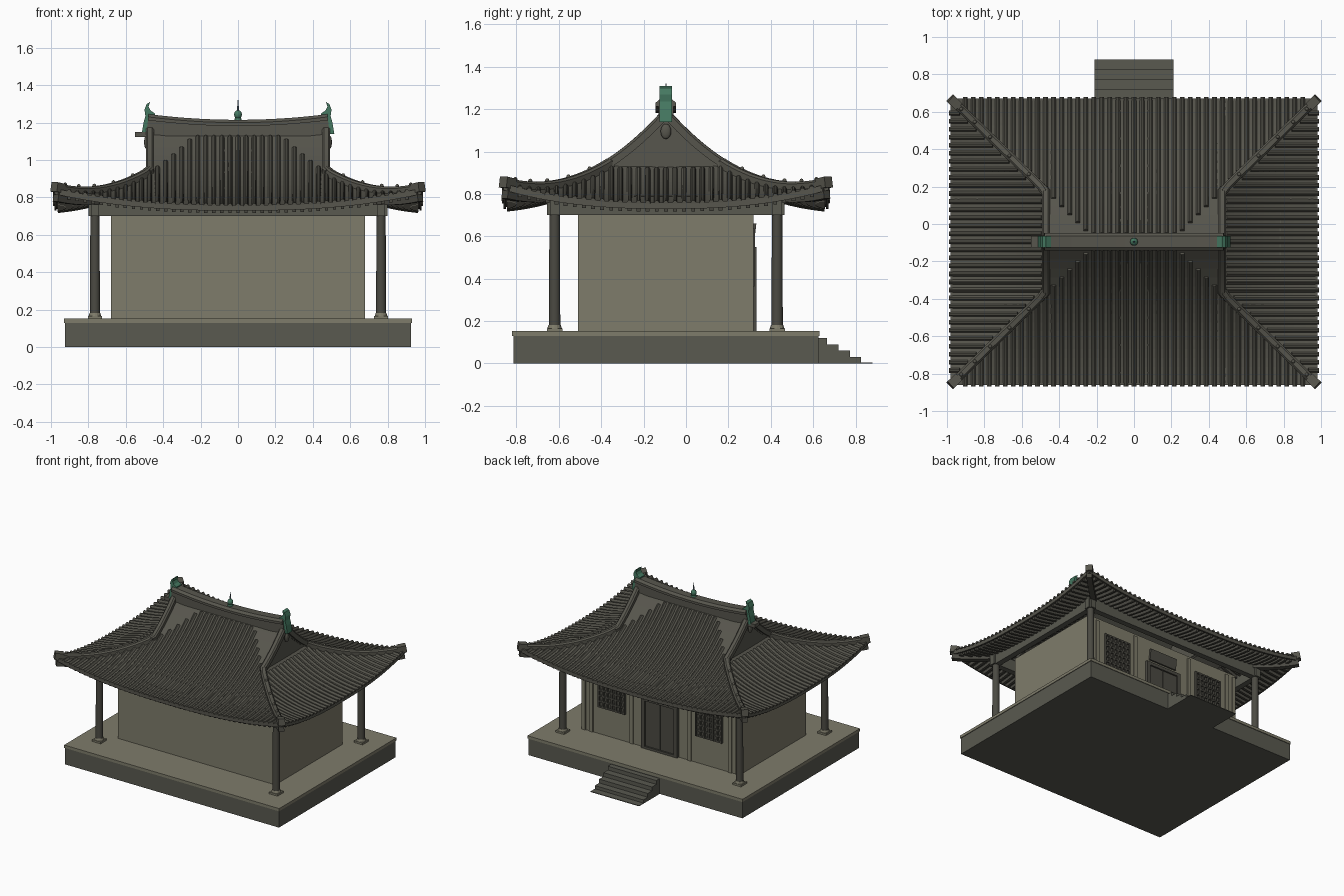
import bpy, bmesh, math
from mathutils import Vector, Matrix

cube = bpy.data.objects.get("Cube")
if cube:
    bpy.data.objects.remove(cube, do_unlink=True)

CY = -0.095                      # hall centre line
EAVE, GABLE_OFF, GABLE_X, EAVE_X = 0.765, 0.27, 0.47, 0.98


def material(name, r, g, b):
    m = bpy.data.materials.new(name)
    m.use_nodes = True
    m.diffuse_color = (r, g, b, 1)
    m.node_tree.nodes["Principled BSDF"].inputs["Base Color"].default_value = (r, g, b, 1)
    return m


PLASTER = material("plaster", 0.21, 0.2, 0.145)
STONE = material("stone", 0.1, 0.1, 0.08)
TILE = material("roof_tile", 0.095, 0.092, 0.074)
WOOD = material("dark_wood", 0.07, 0.068, 0.055)
GREEN = material("green_glaze", 0.06, 0.19, 0.12)
METAL = material("spire_metal", 0.12, 0.18, 0.22)


def finish(name, bm, mat, smooth=False):
    bmesh.ops.recalc_face_normals(bm, faces=bm.faces)
    me = bpy.data.meshes.new(name)
    bm.to_mesh(me)
    bm.free()
    me.materials.append(mat)
    if smooth:
        me.shade_smooth()
        me.set_sharp_from_angle(angle=0.7)
    ob = bpy.data.objects.new(name, me)
    bpy.context.collection.objects.link(ob)
    return ob


def box(bm, x0, x1, y0, y1, z0, z1):
    size = Matrix.Diagonal((x1 - x0, y1 - y0, z1 - z0, 1))
    place = Matrix.Translation(((x0 + x1) / 2, (y0 + y1) / 2, (z0 + z1) / 2))
    return bmesh.ops.create_cube(bm, size=1, matrix=place @ size)["verts"]


def rod(bm, x, y, z0, z1, r0, r1, sides=16):
    bmesh.ops.create_cone(bm, cap_ends=True, segments=sides, radius1=r0, radius2=r1,
                          depth=z1 - z0, matrix=Matrix.Translation((x, y, (z0 + z1) / 2)))


def ball(bm, co, scale):
    bmesh.ops.create_uvsphere(bm, u_segments=12, v_segments=8, radius=1,
                              matrix=Matrix.Translation(co) @ Matrix.Diagonal((*scale, 1)))


def sweep(bm, path, profile):
    """Sweep a closed cross-section (across, up) along a path."""
    side = (path[-1] - path[0]).cross(Vector((0, 0, 1))).normalized()
    rings = []
    for i, p in enumerate(path):
        tangent = path[min(i + 1, len(path) - 1)] - path[max(i - 1, 0)]
        up = side.cross(tangent).normalized()
        rings.append([bm.verts.new(p + side * a + up * b) for a, b in profile])
    n = len(profile)
    for r, s in zip(rings, rings[1:]):
        for k in range(n):
            bm.faces.new((r[k], r[(k + 1) % n], s[(k + 1) % n], s[k]))
    bm.faces.new(rings[0])
    bm.faces.new(rings[-1])


def rect(half, low, high):
    return [(-half, low), (half, low), (half, high), (-half, high)]


def spread(a, b, n):
    return [a + (b - a) * i / n for i in range(n + 1)]


# Roof shape: off = distance from the ridge line, s = position along the slope (-1..1)
def half_width(off):
    return GABLE_X + max(0, off - GABLE_OFF) * (EAVE_X - GABLE_X) / (EAVE - GABLE_OFF)


def roof_point(slope, sign, off, s):
    t = off / EAVE
    fall = max(0, 1 - t)
    z = 0.755 + 0.33 * fall ** 2.3 + 0.08 * (1 - t) + 0.09 * abs(s) ** 2.5 * t ** 3
    if slope == "long":
        return Vector((s * half_width(off), CY + sign * off, z))
    return Vector((sign * half_width(off), CY + s * off, z))


SLOPES = [(slope, sign) for slope in ("long", "end") for sign in (-1, 1)]

# Platform, cap slab and steps
bm = bmesh.new()
box(bm, -0.925, 0.925, -0.815, 0.625, 0, 0.135)
finish("platform", bm, STONE)
bm = bmesh.new()
box(bm, -0.93, 0.93, -0.82, 0.63, 0.13, 0.152)
finish("platform_cap", bm, PLASTER)
bm = bmesh.new()
for i, top in enumerate((0.12, 0.09, 0.06, 0.03, 0.005)):
    box(bm, -0.21, 0.21, 0.61, 0.666 + 0.0535 * i, 0, top)
finish("steps", bm, STONE)

# Walls with shallow posts on the entrance side
bm = bmesh.new()
box(bm, -0.68, 0.68, -0.51, 0.31, 0.15, 0.74)
for side in (-1, 1):
    for x in (0.25, 0.6, 0.665):
        box(bm, side * x - 0.015, side * x + 0.015, 0.3, 0.318, 0.15, 0.72)
finish("walls", bm, PLASTER)

# Columns on stone feet, with perimeter beams
columns, feet, beams = bmesh.new(), bmesh.new(), bmesh.new()
for x in (-0.765, 0.765):
    for y in (CY - 0.525, CY + 0.525):
        rod(columns, x, y, 0.16, 0.8, 0.027, 0.024, 20)
        box(feet, x - 0.037, x + 0.037, y - 0.037, y + 0.037, 0.15, 0.166)
        rod(feet, x, y, 0.166, 0.182, 0.034, 0.029)
    box(beams, x - 0.022, x + 0.022, CY - 0.56, CY + 0.56, 0.7, 0.79)
for y in (CY - 0.525, CY + 0.525):
    box(beams, -0.8, 0.8, y - 0.022, y + 0.022, 0.7, 0.79)
finish("columns", columns, WOOD, True)
finish("column_feet", feet, PLASTER)
finish("perimeter_beams", beams, STONE)

# Door, sign board and lattice windows
bm = bmesh.new()
box(bm, -0.13, 0.13, 0.3, 0.32, 0.155, 0.53)
for side in (-1, 1):
    box(bm, side * 0.14 - 0.015, side * 0.14 + 0.015, 0.3, 0.332, 0.152, 0.55)
box(bm, -0.155, 0.155, 0.3, 0.332, 0.525, 0.55)
box(bm, -0.155, 0.155, 0.3, 0.332, 0.152, 0.17)
box(bm, -0.004, 0.004, 0.3, 0.324, 0.17, 0.525)
finish("door", bm, WOOD)
bm = bmesh.new()
board = box(bm, -0.12, 0.12, 0.308, 0.322, 0.575, 0.66)
for v in board:
    if v.co.z > 0.6:
        v.co.y += 0.01
finish("sign_board", bm, WOOD)
bm = bmesh.new()
for cx in (-0.42, 0.42):
    box(bm, cx - 0.11, cx + 0.11, 0.3, 0.313, 0.37, 0.63)
    for x in spread(-0.11, 0.11, 6):
        box(bm, cx + x - 0.006, cx + x + 0.006, 0.305, 0.326, 0.365, 0.635)
    for z in spread(0.37, 0.63, 6):
        box(bm, cx - 0.116, cx + 0.116, 0.305, 0.324, z - 0.006, z + 0.006)
finish("lattice_windows", bm, WOOD)

# Curved roof shell
bm = bmesh.new()
for slope, sign in SLOPES:
    offs = spread(0 if slope == "long" else GABLE_OFF, EAVE, 16)
    grid = [[bm.verts.new(roof_point(slope, sign, o, s)) for s in spread(-1, 1, 24)] for o in offs]
    for r, q in zip(grid, grid[1:]):
        for k in range(24):
            f = bm.faces.new((r[k], r[k + 1], q[k + 1], q[k]))
            f.normal_update()
            if f.normal.z < 0:
                f.normal_flip()
bmesh.ops.remove_doubles(bm, verts=bm.verts, dist=0.0005)
shell = finish("roof_shell", bm, TILE)
mod = shell.modifiers.new("thickness", "SOLIDIFY")
mod.thickness, mod.offset = 0.018, -1

# Tile rows above, rafters below, fascia along the eaves
ROUND = [(0.0125 * math.cos(a), 0.015 * math.sin(a)) for a in spread(0, math.pi, 5)]
tiles, rafters, fascia = bmesh.new(), bmesh.new(), bmesh.new()
PITCH = 0.043
for slope, sign in SLOPES:
    for i in range(-22, 23):
        c = i * PITCH
        a = abs(c)
        if slope == "long":
            hip = GABLE_OFF + (a - GABLE_X) * 0.97 + 0.02
            start = max(0.04, a - 0.2) if a < 0.46 else hip
        else:
            hip = a + 0.03
            start = max(GABLE_OFF + 0.02, hip)
        for bm, first, last, section in ((tiles, start, EAVE + 0.008, ROUND),
                                         (rafters, max(0.42, hip), EAVE - 0.012, rect(0.009, -0.04, -0.015))):
            if first < EAVE - 0.03:
                path = [roof_point(slope, sign, o, c / (half_width(o) if slope == "long" else o))
                        for o in spread(first, last, 10)]
                sweep(bm, path, section)
    edge = [roof_point(slope, sign, EAVE - 0.004, s) for s in spread(-1, 1, 24)]
    sweep(fascia, edge, rect(0.006, -0.026, 0.004))
finish("tile_rows", tiles, TILE, True)
finish("rafters", rafters, WOOD)
finish("eave_fascia", fascia, TILE)

# Hip ridges with beads, corner beams, verge ridges and gable walls
hips, corners, gables = bmesh.new(), bmesh.new(), bmesh.new()
CAPPED = [(-0.022, -0.01), (0.022, -0.01), (0.022, 0.022), (0.012, 0.032), (-0.012, 0.032), (-0.022, 0.022)]
for sx in (-1, 1):
    for sy in (-1, 1):
        def hip_path(a, b):
            return [roof_point("long", sy, o, sx) for o in spread(a, b, 14)]
        sweep(hips, hip_path(GABLE_OFF - 0.01, EAVE), CAPPED)
        sweep(hips, hip_path(EAVE - 0.04, EAVE + 0.004), rect(0.025, -0.015, 0.036))
        sweep(hips, hip_path(0.0, GABLE_OFF + 0.015), CAPPED)
        sweep(corners, hip_path(0.45, EAVE - 0.01), rect(0.02, -0.065, -0.015))
        for o in (0.36, 0.46, 0.56, 0.64, 0.71):
            ball(hips, roof_point("long", sy, o, sx) + Vector((0, 0, 0.034)), (0.01, 0.01, 0.012))
    rake = [roof_point("long", 1 if o > 0 else -1, abs(o), sx * 0.99)
            for o in spread(-GABLE_OFF, GABLE_OFF, 16)]
    low = [Vector((p.x, p.y, 0.9)) for p in (rake[-1], rake[0])]
    gables.faces.new([gables.verts.new(p) for p in rake + low])
    ball(hips, (sx * 0.49, CY, 1.095), (0.012, 0.025, 0.036))
finish("hip_and_verge_ridges", hips, TILE, True)
finish("corner_beams", corners, WOOD)
finish("gable_walls", gables, TILE)

# Main ridge, gently rising toward its ends, and a ridge-beam end
bm = bmesh.new()
line = [Vector((x, CY, 1.11 + 0.13 * x * x)) for x in spread(-0.49, 0.49, 20)]
sweep(bm, line, rect(0.035, 0, 0.075))
sweep(bm, line, [(-0.048, 0.072), (0.048, 0.072), (0.048, 0.09), (0.03, 0.105), (-0.03, 0.105), (-0.048, 0.09)])
box(bm, -0.55, -0.44, CY - 0.03, CY + 0.03, 1.122, 1.15)
finish("main_ridge", bm, TILE)

# Green horned ridge ends
HORN = [(0.515, 1.14), (0.505, 1.2), (0.495, 1.235), (0.5, 1.27), (0.488, 1.3), (0.47, 1.31),
        (0.478, 1.285), (0.468, 1.265), (0.445, 1.25), (0.445, 1.235), (0.475, 1.225), (0.485, 1.14)]
bm = bmesh.new()
for sx in (-1, 1):
    face = bm.faces.new([bm.verts.new((sx * x, CY - 0.03, z)) for x, z in HORN])
    moved = bmesh.ops.extrude_face_region(bm, geom=[face])["geom"]
    bmesh.ops.translate(bm, vec=(0, 0.06, 0), verts=[g for g in moved if isinstance(g, bmesh.types.BMVert)])
    bm.faces.new([v for v in face.verts]) if not face.is_valid else None
finish("ridge_end_horns", bm, GREEN)

# Central finial
bm = bmesh.new()
rod(bm, 0, CY, 1.205, 1.225, 0.024, 0.016)
ball(bm, (0, CY, 1.243), (0.021, 0.021, 0.024))
finish("finial", bm, GREEN, True)
bm = bmesh.new()
rod(bm, 0, CY, 1.26, 1.32, 0.006, 0.002, 8)
finish("finial_spire", bm, METAL, True)
